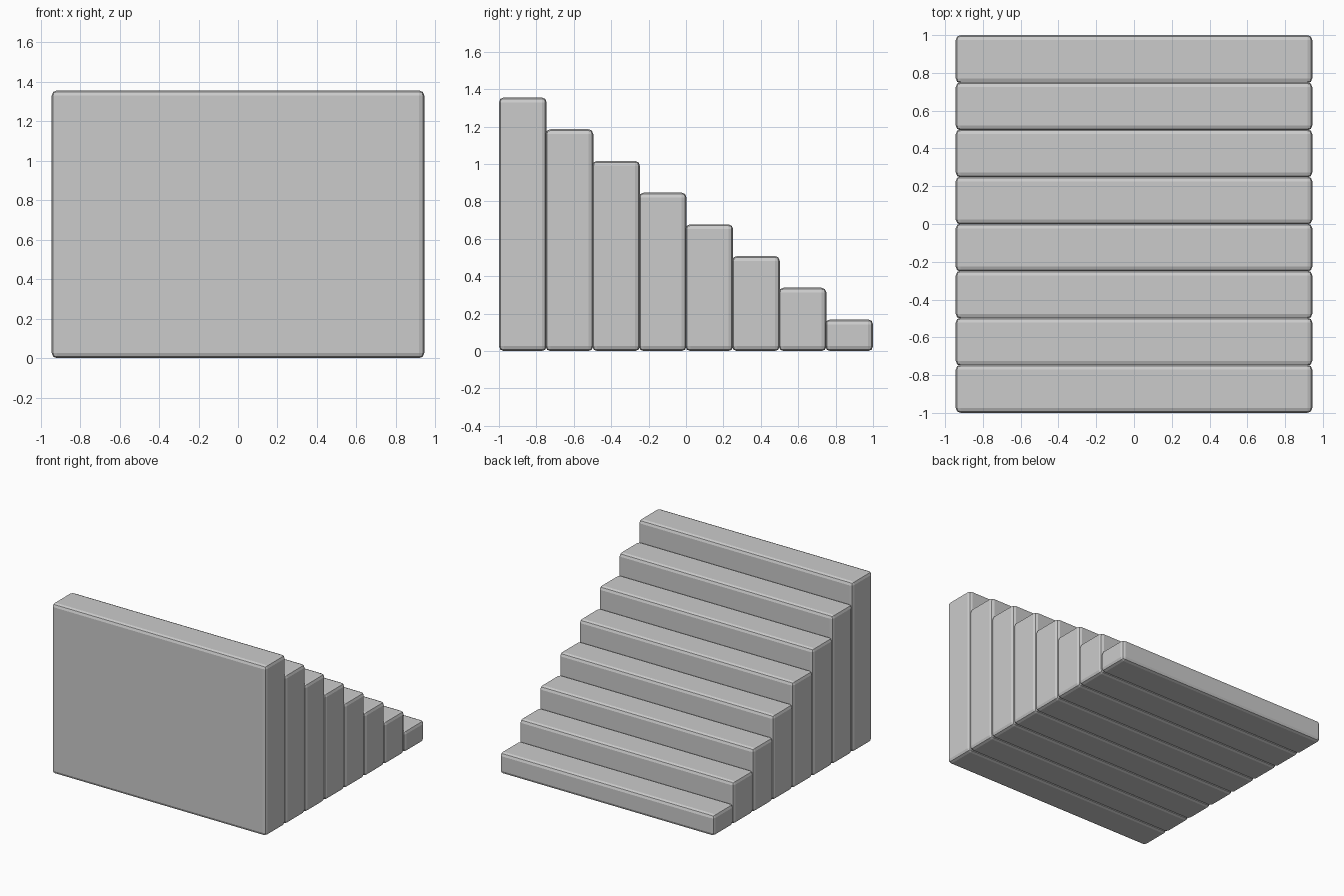
import bpy

if "Cube" in bpy.data.objects:
    bpy.data.objects.remove(bpy.data.objects["Cube"])

STEPS = 8
WIDTH = 1.888      # tread width along x
PITCH = 0.2493     # distance between treads
DEPTH = 2.0 - PITCH * (STEPS - 1)   # blocks overlap very slightly
RISE = 0.1695


def step_block(index):
    """Full-height rounded block; index 0 is the lowest, at the back."""
    height = RISE * (index + 1)
    y = 1.0 - DEPTH / 2 - PITCH * index
    bpy.ops.mesh.primitive_cube_add(size=1, location=(0, y, height / 2))
    block = bpy.context.object
    block.name = f"stair_step_{index + 1}"
    block.scale = (WIDTH, DEPTH, height)
    bpy.ops.object.transform_apply(location=False, rotation=False, scale=True)
    # Softened edges
    bevel = block.modifiers.new("rounded_edges", 'BEVEL')
    bevel.width = 0.026
    bevel.segments = 2
    bevel.limit_method = 'ANGLE'


# Staircase
for i in range(STEPS):
    step_block(i)
